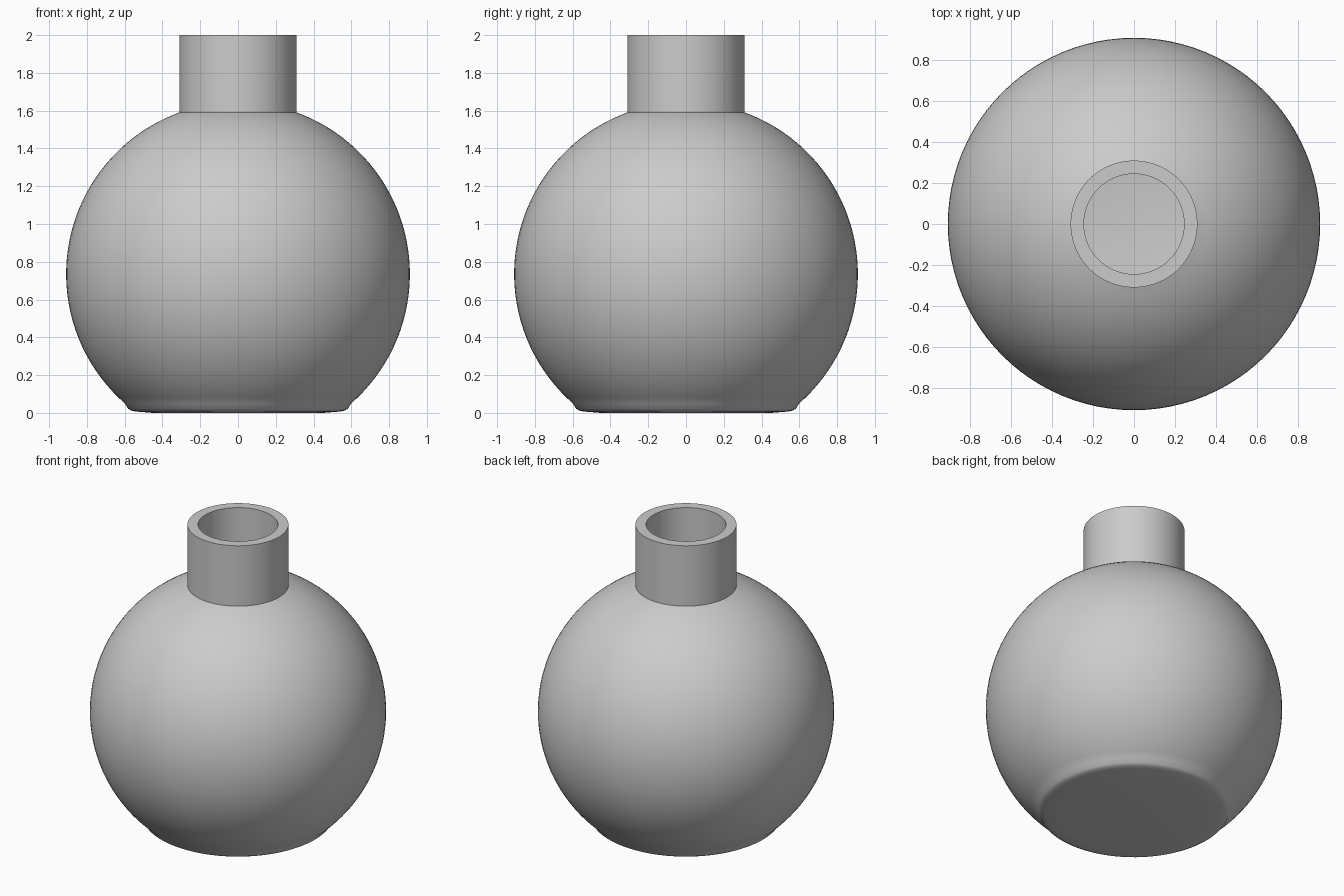
import bpy, bmesh, math

if "Cube" in bpy.data.objects:
    bpy.data.objects.remove(bpy.data.objects["Cube"])

R, CZ = 0.91, 0.735          # bulb radius and centre height
WALL = 0.065
SEGMENTS = 96


def arc(radius, r_start, r_end, steps=40):
    """Bulb outline from lower radius r_start, round the belly, to upper radius r_end."""
    a0 = -math.acos(r_start / radius)
    a1 = math.acos(r_end / radius)
    return [(radius * math.cos(a0 + (a1 - a0) * i / steps),
             CZ + radius * math.sin(a0 + (a1 - a0) * i / steps)) for i in range(steps + 1)]


def lathe(name, profile):
    bm = bmesh.new()
    verts = [bm.verts.new((r, 0, z)) for r, z in profile]
    edges = [bm.edges.new(pair) for pair in zip(verts, verts[1:])]
    bmesh.ops.spin(bm, geom=verts + edges, axis=(0, 0, 1), cent=(0, 0, 0),
                   angle=math.tau, steps=SEGMENTS, use_duplicate=False)
    bmesh.ops.remove_doubles(bm, verts=bm.verts, dist=1e-4)
    bmesh.ops.recalc_face_normals(bm, faces=bm.faces)
    mesh = bpy.data.meshes.new(name)
    bm.to_mesh(mesh)
    bm.free()
    obj = bpy.data.objects.new(name, mesh)
    bpy.context.collection.objects.link(obj)
    bpy.context.view_layer.objects.active = obj
    obj.select_set(True)
    bpy.ops.object.shade_smooth_by_angle(angle=math.radians(35))
    obj.select_set(False)
    return obj


# Outside: flat foot with a soft edge, round bulb, straight neck
outside = [(0, 0), (0.45, 0), (0.54, 0.007), (0.565, 0.012), (0.582, 0.022)]
outside += arc(R, 0.598, 0.31) + [(0.31, 2.0)]

# Inside: neck bore, hollow bulb, flat floor
inside = [(0.245, 2.0)] + arc(R - WALL, 0.53, 0.245)[::-1] + [(0.49, WALL), (0, WALL)]

lathe("flask", outside + inside)
